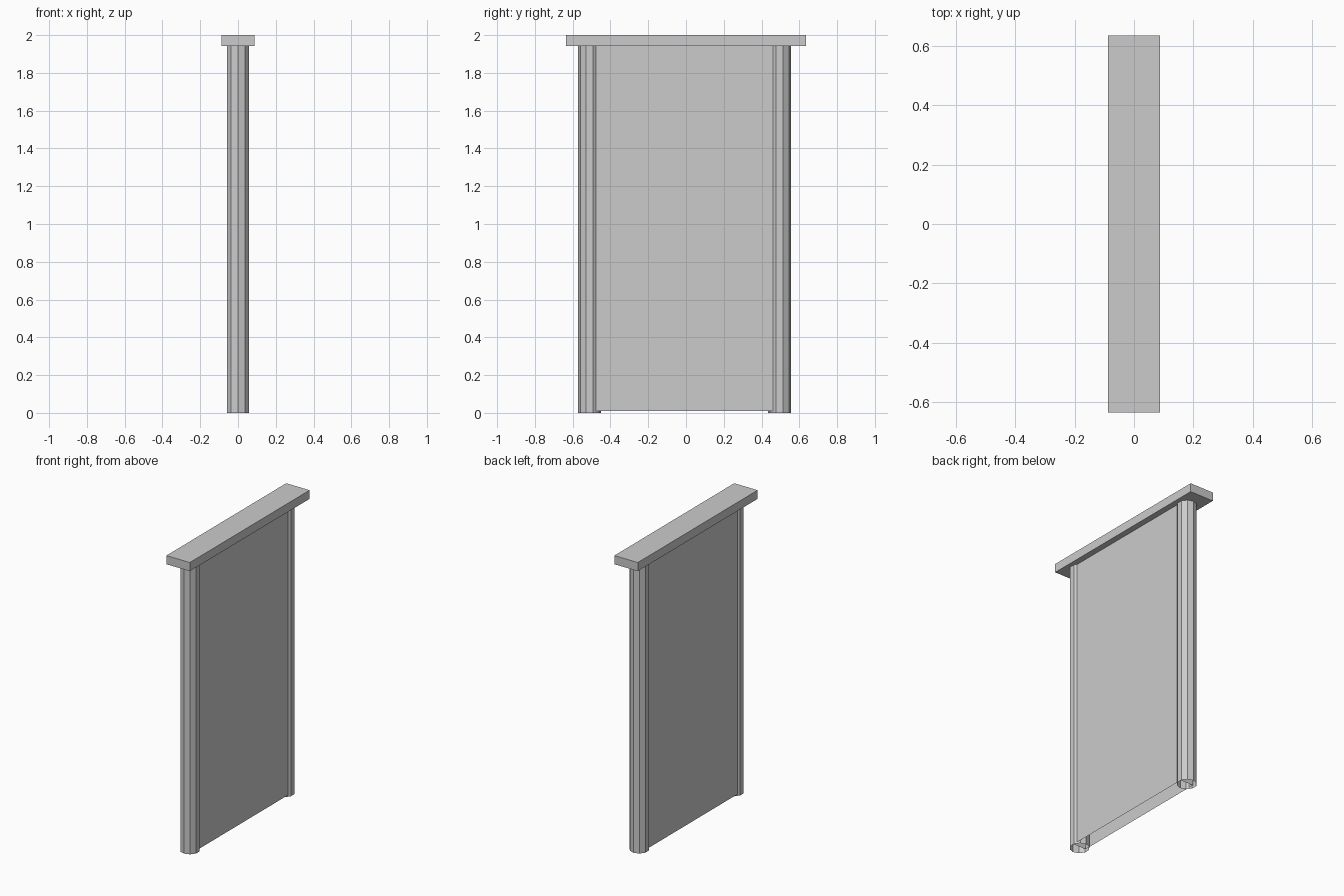
import bpy, bmesh, math

if "Cube" in bpy.data.objects:
    bpy.data.objects.remove(bpy.data.objects["Cube"])

def make_object(name, bm):
    bmesh.ops.recalc_face_normals(bm, faces=bm.faces)
    mesh = bpy.data.meshes.new(name)
    bm.to_mesh(mesh)
    bm.free()
    obj = bpy.data.objects.new(name, mesh)
    bpy.context.collection.objects.link(obj)
    return obj

def box(name, lo, hi, open_ends=False):
    bm = bmesh.new()
    bmesh.ops.create_cube(bm, size=1)
    for v in bm.verts:
        v.co = [lo[i] + (v.co[i] + 0.5) * (hi[i] - lo[i]) for i in range(3)]
    if open_ends:
        bm.normal_update()
        ends = [f for f in bm.faces if abs(f.normal.z) > 0.9]
        bmesh.ops.delete(bm, geom=ends, context='FACES_ONLY')
    return make_object(name, bm)

def tube(name, y, radius, z0, z1, sides=10):
    # Open-ended prism with one corner pointing along y
    bm = bmesh.new()
    rings = [[bm.verts.new((radius * math.sin(math.tau * k / sides),
                            y + radius * math.cos(math.tau * k / sides), z))
              for k in range(sides)] for z in (z0, z1)]
    low, high = rings
    for k in range(sides):
        n = (k + 1) % sides
        bm.faces.new((low[k], low[n], high[n], high[k]))
    return make_object(name, bm)

CAP_Z = 1.942

# Flat cap across the top
box("top_cap", (-0.087, -0.635, CAP_Z), (0.087, 0.635, 2.0))

# Ten-sided end posts
tube("front_post", -0.51, 0.061, 0.0, CAP_Z)
tube("back_post", 0.495, 0.061, 0.0, CAP_Z)

# Hollow wall panel running into both posts
box("wall_panel", (-0.047, -0.51, 0.01), (0.047, 0.495, CAP_Z), open_ends=True)
